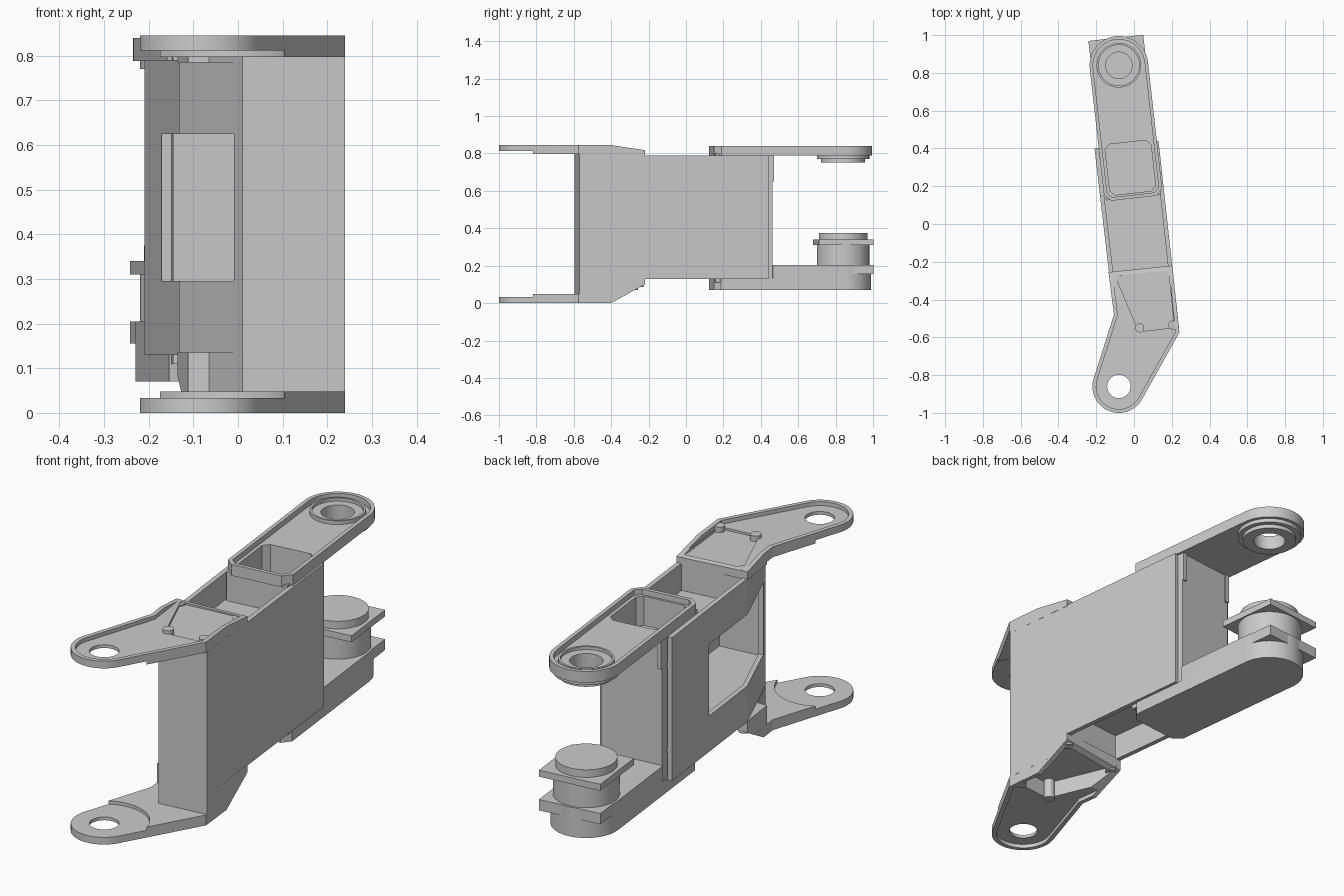
import bpy, bmesh
from math import sin, cos, pi, radians
from mathutils import Vector

default = bpy.data.objects.get("Cube")
if default:
    bpy.data.objects.remove(default, do_unlink=True)

TILT = radians(6.4)
PIVOT = Vector((-0.08, 0.84))
HUB = Vector((-0.08, -0.86))
parts = []


def local(u, w):
    """Plan position measured along the tilted arm from its pivot."""
    return PIVOT + Vector((cos(TILT) * u - sin(TILT) * w, sin(TILT) * u + cos(TILT) * w))


def arc(centre, r, a0, a1, n):
    return [centre + r * Vector((cos(a0 + (a1 - a0) * i / n), sin(a0 + (a1 - a0) * i / n)))
            for i in range(n + 1)]


def circle(centre, r):
    return arc(centre, r, 0, 2 * pi, 48)[:-1]


def rect(u0, u1, w0, w1, c=0.0):
    """Tilted rectangle with optional chamfered corners."""
    if not c:
        pts = [(u0, w0), (u1, w0), (u1, w1), (u0, w1)]
    else:
        pts = [(u0 + c, w0), (u1 - c, w0), (u1, w0 + c), (u1, w1 - c),
               (u1 - c, w1), (u0 + c, w1), (u0, w1 - c), (u0, w0 + c)]
    return [local(*p) for p in pts]


def arm_outline(r, end):
    c = 0.035
    tail = [(-r, end + c), (-r + c, end), (r - c, end), (r, end + c)]
    return arc(PIVOT, r, TILT, TILT + pi, 32) + [local(*p) for p in tail]


def inset(pts, d):
    """Mitred inward offset of a counter-clockwise outline."""
    pts = [Vector(p) for p in pts]
    out = []
    for i, p in enumerate(pts):
        a = (p - pts[i - 1]).normalized()
        b = (pts[(i + 1) % len(pts)] - p).normalized()
        n1, n2 = Vector((-a.y, a.x)), Vector((-b.y, b.x))
        out.append(p + (n1 + n2) * d / (1 + n1.dot(n2)))
    return out


def prism(name, pts, lo, hi, axis="z"):
    lo, hi = min(lo, hi), max(lo, hi)
    bm = bmesh.new()

    def ring(h):
        return [bm.verts.new((p[0], p[1], h) if axis == "z" else (h, p[0], p[1])) for p in pts]

    bottom, top = ring(lo), ring(hi)
    bm.faces.new(bottom[::-1])
    bm.faces.new(top)
    for i in range(len(pts)):
        bm.faces.new((bottom[i - 1], bottom[i], top[i], top[i - 1]))
    bmesh.ops.recalc_face_normals(bm, faces=bm.faces)
    mesh = bpy.data.meshes.new(name)
    bm.to_mesh(mesh)
    bm.free()
    obj = bpy.data.objects.new(name, mesh)
    bpy.context.collection.objects.link(obj)
    parts.append(obj)
    return obj


def combine(obj, other, op):
    mod = obj.modifiers.new(op, "BOOLEAN")
    mod.operation, mod.solver, mod.object = op, "EXACT", other
    bpy.context.view_layer.objects.active = obj
    bpy.ops.object.modifier_apply(modifier=mod.name)
    parts.remove(other)
    bpy.data.objects.remove(other, do_unlink=True)


def cut(obj, pts, lo, hi, axis="z"):
    combine(obj, prism("cutter", pts, lo, hi, axis), "DIFFERENCE")


def join(obj, pts, lo, hi):
    combine(obj, prism("addition", pts, lo, hi), "UNION")


# Main body shell, open at the back, with a window through the side and diagonal
front = [(-0.132, -0.26), (0.01, -0.595), (0.24, -0.57)]
body = [(-0.209, 0.40)] + front + [(0.13, 0.44)]
shell = prism("body_shell", body, 0.13, 0.79)
cut(shell, inset([(-0.221, 0.50)] + front + [(0.119, 0.54)], 0.022), 0, 1)
cut(shell, rect(-0.3, 0.1, -1.39, -0.75), 0.295, 0.625)

# Inner floors and bulkheads closing the upper and lower trays
prism("lower_floor", inset(body, 0.01), 0.25, 0.275)
prism("upper_floor", inset(body, 0.01), 0.64, 0.665)
bulkhead = rect(-0.158, 0.158, -1.108, -1.088)
prism("lower_bulkhead", bulkhead, 0.115, 0.26)
prism("upper_bulkhead", bulkhead, 0.65, 0.81)

# Hub brackets: hollow plates with a deeper skirt where they meet the body
back_edge = [(0.203, -0.22), (-0.135, -0.255)]
plate_outline = (arc(HUB, 0.14, radians(161), radians(331), 32)
                 + [Vector(p) for p in [(0.24, -0.575)] + back_edge + [(-0.106, -0.48)]])
skirt_outline = [(-0.135, -0.255), (-0.112, -0.43), (-0.065, -0.43)] + front[1:] + back_edge[:1]
bosses = [(-0.10, -0.28), (0.175, -0.25), (0.03, -0.55), (0.205, -0.535)]


def bracket(side, z, d, depth, pocket, slope):
    """Built from the outer face at z, inward along direction d."""
    plate = prism(side + "_bracket", plate_outline, z, z + d * 0.048)
    skirt = prism(side + "_bracket_skirt", skirt_outline, z + d * 0.048, z + d * depth)
    cut(plate, circle(HUB, 0.19), z + d * 0.033, z + d * 0.2)
    cut(plate, circle(HUB, 0.062), -1, 2)
    cut(plate, inset(plate_outline, 0.02), z - d * 0.1, z + d * 0.018)
    well = inset(front + back_edge, 0.024)
    ramp = [(-0.40, z), (-0.22, z + d * slope), (-0.15, z + d * slope),
            (-0.15, z - d * 0.1), (-0.40, z - d * 0.1)]
    for obj in (plate, skirt):
        cut(obj, well, z - d * 0.1, z + d * pocket)
        cut(obj, ramp, -1, 1, "x")
    for x, y in bosses:
        start = 0.003 + slope * max(0, (y + 0.40) / 0.18)
        prism(side + "_screw_boss", circle(Vector((x, y)), 0.024),
              z + d * start, z + d * (pocket + 0.01))


bracket("lower", 0.0, 1, 0.135, 0.095, 0.10)
bracket("upper", 0.845, -1, 0.06, 0.028, 0.0275)

# Upper arm: rimmed tray, deep pocket and bearing seat over the pivot
arm = arm_outline(0.155, -0.708)
upper = prism("upper_arm", arm, 0.788, 0.84)
join(upper, rect(-0.145, 0.145, -0.703, -0.395), 0.11, 0.80)
cut(upper, inset(arm, 0.018), 0.815, 1)
cut(upper, rect(-0.122, 0.122, -0.68, -0.41, 0.025), 0.68, 1)
join(upper, circle(PIVOT, 0.118), 0.752, 0.832)
join(upper, circle(PIVOT, 0.14), 0.77, 0.80)
cut(upper, circle(PIVOT, 0.108), 0.818, 1)
cut(upper, circle(PIVOT, 0.07), 0.7, 1)

# Lower arm: thin tail beneath the body, thick block behind it
lower = prism("lower_arm", arm_outline(0.15, -0.708), 0.07, 0.205)
cut(lower, rect(-0.3, 0.3, -0.9, -0.395), 0.132, 1)

# Rotary drive stacked on the lower arm
square = rect(-0.146, 0.146, -0.146, 0.146)
prism("drive_base_flange", square, 0.155, 0.205)
prism("drive_housing", circle(PIVOT, 0.14), 0.20, 0.315)
prism("drive_top_flange", square, 0.31, 0.34)
prism("drive_cap", circle(PIVOT, 0.13), 0.335, 0.375)

# Slim upright rails behind the body
for side, u in (("left", 0.135), ("right", -0.135)):
    prism(side + "_rail", rect(u - 0.01, u + 0.01, -0.40, -0.387), 0.65, 0.79)

for obj in parts:
    obj.select_set(True)
bpy.context.view_layer.objects.active = parts[0]
bpy.ops.object.shade_smooth_by_angle(angle=radians(15))
